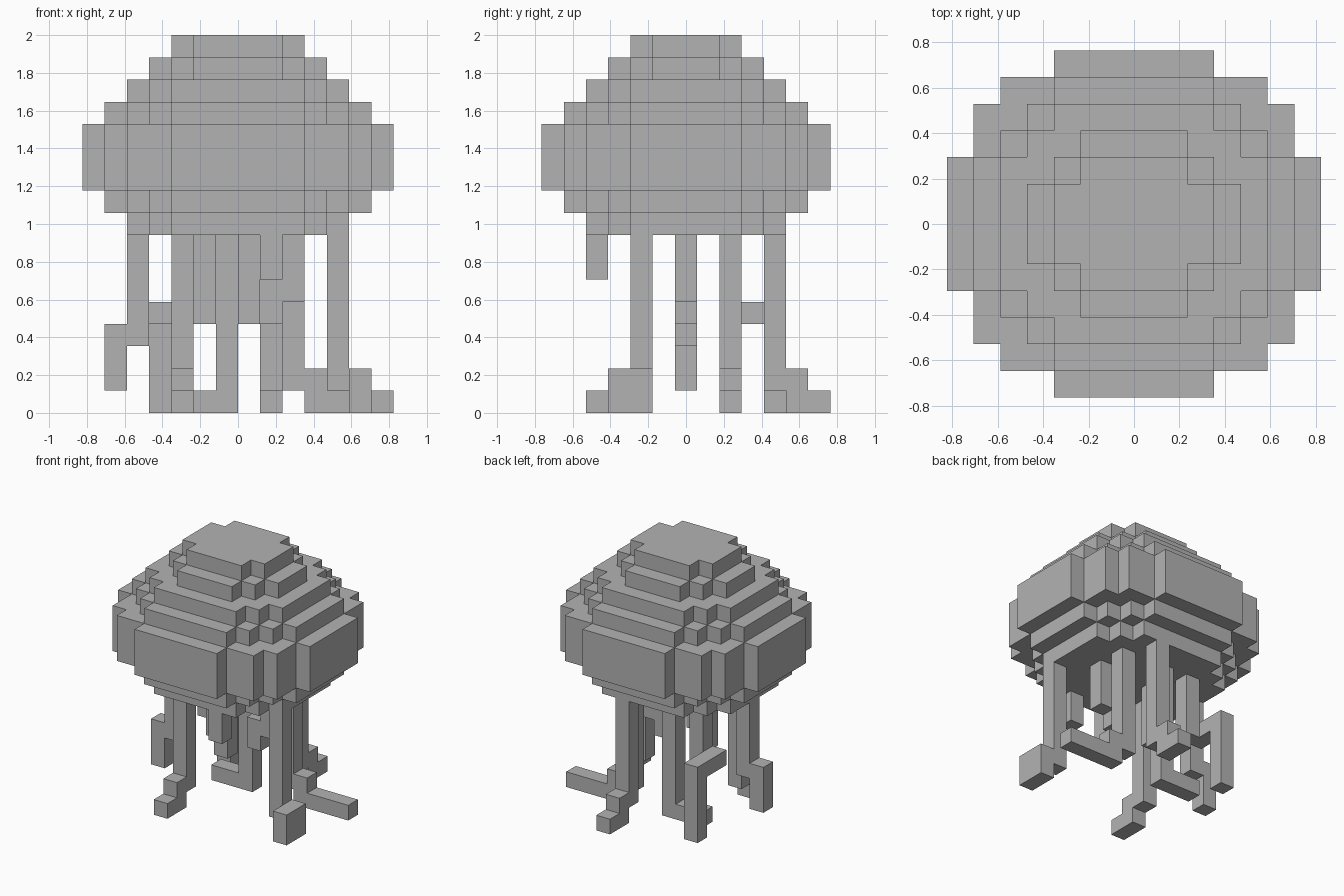
import bpy
import bmesh

cube = bpy.data.objects.get("Cube")
if cube:
    bpy.data.objects.remove(cube, do_unlink=True)

U = 2 / 17  # edge of one block

grey = bpy.data.materials.new("plain grey")
grey.use_nodes = True
COLOUR = (0.45, 0.45, 0.45, 1)
grey.diffuse_color = COLOUR
grey.node_tree.nodes["Principled BSDF"].inputs["Base Color"].default_value = COLOUR


def finish(name, bm):
    mesh = bpy.data.meshes.new(name)
    bmesh.ops.recalc_face_normals(bm, faces=bm.faces)
    bm.to_mesh(mesh)
    bm.free()
    mesh.materials.append(grey)
    obj = bpy.data.objects.new(name, mesh)
    bpy.context.collection.objects.link(obj)
    return obj


def stepped_layer(name, steps, z0, z1):
    """Prism with a stepped outline; steps are (half x, half y), widest x first."""
    corner = []
    for i, (x, y) in enumerate(steps):
        if i:
            corner.append((x, steps[i - 1][1]))
        corner.append((x, y))
    outline = corner + [(-x, y) for x, y in reversed(corner)]
    outline += [(-x, -y) for x, y in corner]
    outline += [(x, -y) for x, y in reversed(corner)]
    bm = bmesh.new()
    face = bm.faces.new([bm.verts.new((x * U, y * U, z0 * U)) for x, y in outline])
    side = bmesh.ops.extrude_face_region(bm, geom=[face])
    verts = [v for v in side["geom"] if isinstance(v, bmesh.types.BMVert)]
    bmesh.ops.translate(bm, vec=(0, 0, (z1 - z0) * U), verts=verts)
    finish(name, bm)


def tentacle(name, *boxes):
    """Boxes of whole blocks: (first x, last x), (first y, last y), (bottom, top)."""
    bm = bmesh.new()
    for (x0, x1), (y0, y1), (z0, z1) in boxes:
        size = ((x1 - x0 + 1) * U, (y1 - y0 + 1) * U, (z1 - z0) * U)
        mid = ((x0 + x1 + 1) / 2 * U, (y0 + y1) / 2 * U, (z0 + z1) / 2 * U)
        new = bmesh.ops.create_cube(bm, size=1)["verts"]
        bmesh.ops.scale(bm, vec=size, verts=new)
        bmesh.ops.translate(bm, vec=mid, verts=new)
    finish(name, bm)


# Bell, from the underside to the crown
small = [(5, 2.5), (4, 3.5), (3, 4.5)]
medium = [(6, 2.5), (5, 3.5), (4, 4.5), (3, 5.5)]
large = [(7, 2.5), (6, 4.5), (5, 5.5), (3, 6.5)]
stepped_layer("bell_underside", small, 8, 9)
stepped_layer("bell_lower_rim", medium, 9, 10)
stepped_layer("bell_rim", large, 10, 13)
stepped_layer("bell_upper_rim", medium, 13, 14)
stepped_layer("bell_shoulder", small, 14, 15)
stepped_layer("bell_top", [(4, 1.5), (3, 2.5), (2, 3.5)], 15, 16)
stepped_layer("bell_crown", [(3, 1.5), (2, 2.5)], 16, 17)

# Stepped tentacles, one to the front and one to the back
for name, x, y, d in (("front_tentacle", -3, -2, -1), ("back_tentacle", 1, 4, 1)):
    near, far = y + d, y + 2 * d
    tentacle(name, ((x, x), (y, y), (1, 8)),
             ((x, x), (near, near), (1, 2)),
             ((x, x), (min(near, far), max(near, far)), (0, 1)))

# Long tentacles with bent ends
tentacle("left_front_tentacle", ((4, 4), (-2, -2), (1, 8)),
         ((5, 5), (-3, -2), (0, 2)))
tentacle("left_back_tentacle", ((2, 2), (2, 2), (1, 8)),
         ((3, 3), (2, 2), (0, 2)), ((4, 6), (2, 2), (0, 1)))
tentacle("middle_back_tentacle", ((-1, -1), (2, 2), (0, 8)),
         ((-3, -2), (2, 2), (0, 1)))
tentacle("right_tentacle", ((-5, -5), (0, 0), (3, 8)),
         ((-6, -6), (0, 0), (1, 4)))
tentacle("right_back_tentacle", ((-3, -3), (2, 2), (4, 8)),
         ((-4, -4), (2, 3), (4, 5)), ((-4, -4), (4, 4), (0, 5)))

# Short tentacles
tentacle("left_short_tentacle", ((2, 2), (0, 0), (5, 8)),
         ((1, 1), (0, 0), (4, 6)))
tentacle("front_short_tentacle", ((1, 1), (-4, -4), (6, 8)))
tentacle("middle_short_tentacle", ((0, 0), (-2, -2), (4, 8)))
tentacle("right_short_tentacle", ((-2, -2), (0, 0), (4, 8)))
